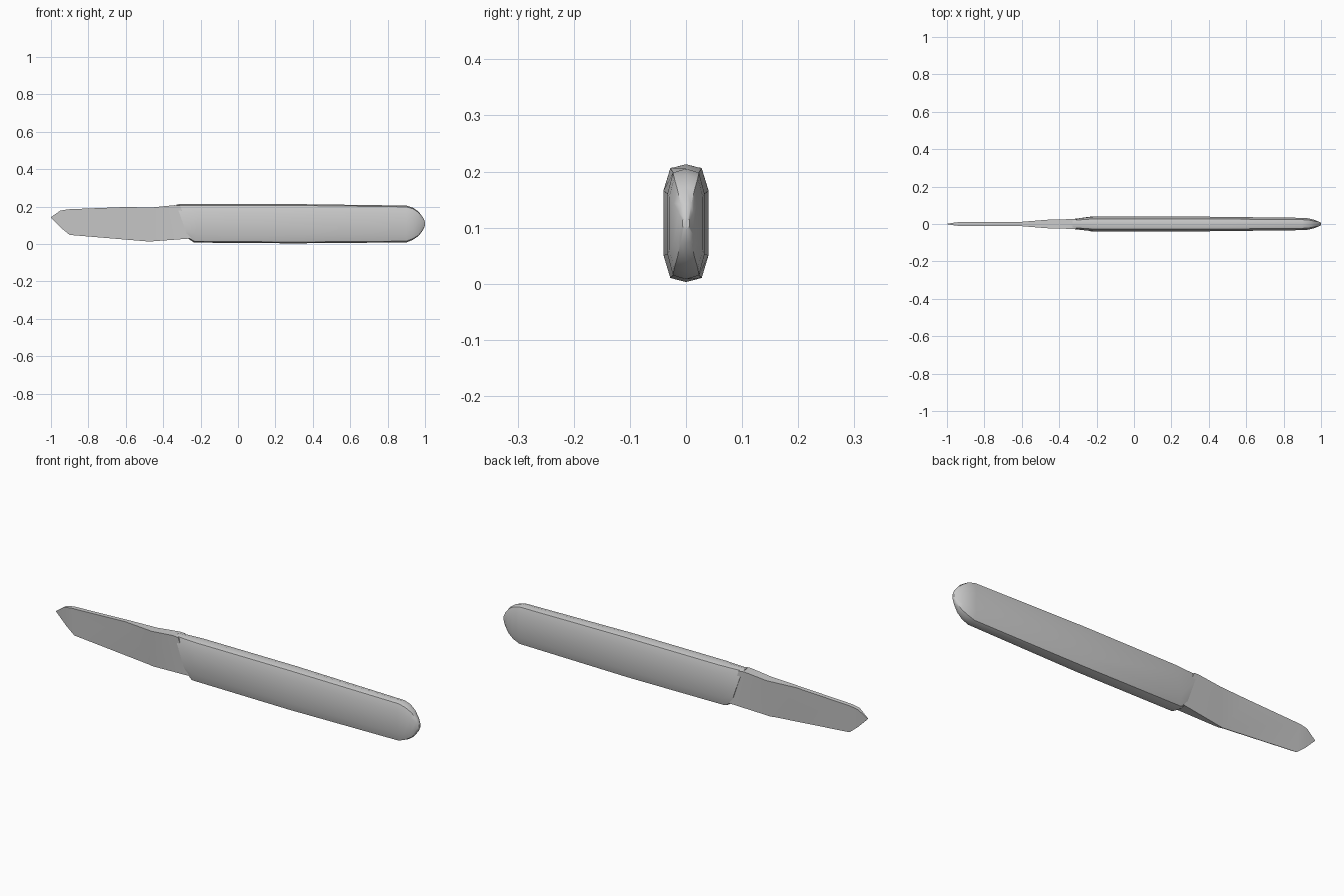
import bpy, bmesh, math

if "Cube" in bpy.data.objects:
    bpy.data.objects.remove(bpy.data.objects["Cube"])


def loft(name, rings, angle):
    """Skin a list of equal-length point rings and cap both ends."""
    bm = bmesh.new()
    loops = [[bm.verts.new(p) for p in ring] for ring in rings]
    n = len(rings[0])
    for a, b in zip(loops, loops[1:]):
        for i in range(n):
            j = (i + 1) % n
            bm.faces.new((a[i], a[j], b[j], b[i]))
    bm.faces.new(loops[0])
    bm.faces.new(loops[-1])
    bmesh.ops.remove_doubles(bm, verts=bm.verts, dist=0.0005)
    bmesh.ops.recalc_face_normals(bm, faces=bm.faces)
    mesh = bpy.data.meshes.new(name)
    bm.to_mesh(mesh)
    bm.free()
    ob = bpy.data.objects.new(name, mesh)
    bpy.context.collection.objects.link(ob)
    bpy.ops.object.select_all(action='DESELECT')
    ob.select_set(True)
    bpy.context.view_layer.objects.active = ob
    bpy.ops.object.shade_smooth_by_angle(angle=math.radians(angle))
    return ob


# Handle: ten-sided cross-section as (width factor, height factor)
HALF = [(0.7, 0.965), (1, 0.775), (1, 0.225), (0.7, 0.035)]
SECTION = [(0, 1)] + HALF + [(0, 0)] + [(-w, h) for w, h in reversed(HALF)]


def handle_ring(x_bottom, x_top, z_bottom, z_top, half_width):
    return [(x_bottom + (x_top - x_bottom) * h, half_width * w,
             z_bottom + (z_top - z_bottom) * h) for w, h in SECTION]


loft("handle", [handle_ring(*r) for r in [
    (-0.265, -0.33, 0.028, 0.212, 0.028),
    (-0.235, -0.20, 0.007, 0.213, 0.040),
    (0.30, 0.30, 0.003, 0.213, 0.040),
    (0.90, 0.90, 0.008, 0.205, 0.033),
    (0.935, 0.935, 0.022, 0.194, 0.030),
    (0.965, 0.965, 0.042, 0.173, 0.022),
    (0.988, 0.988, 0.072, 0.143, 0.013),
    (1.00, 1.00, 0.098, 0.118, 0.006),
]], 40)


# Blade: slanted four-cornered sections, thinning towards edge and tip
def blade_ring(x_bottom, z_bottom, w_bottom, x_top, z_top, w_top):
    return [(x_bottom, -w_bottom, z_bottom), (x_bottom, w_bottom, z_bottom),
            (x_top, w_top, z_top), (x_top, -w_top, z_top)]


loft("blade", [blade_ring(*r) for r in [
    (-0.24, 0.032, 0.026, -0.31, 0.205, 0.028),
    (-0.265, 0.028, 0.024, -0.34, 0.207, 0.026),
    (-0.47, 0.013, 0.006, -0.46, 0.195, 0.023),
    (-0.49, 0.014, 0.002, -0.61, 0.197, 0.011),
    (-0.90, 0.048, 0.001, -0.91, 0.185, 0.011),
    (-0.945, 0.085, 0.001, -0.95, 0.178, 0.009),
    (-1.00, 0.140, 0.001, -1.00, 0.143, 0.001),
]], 20)
